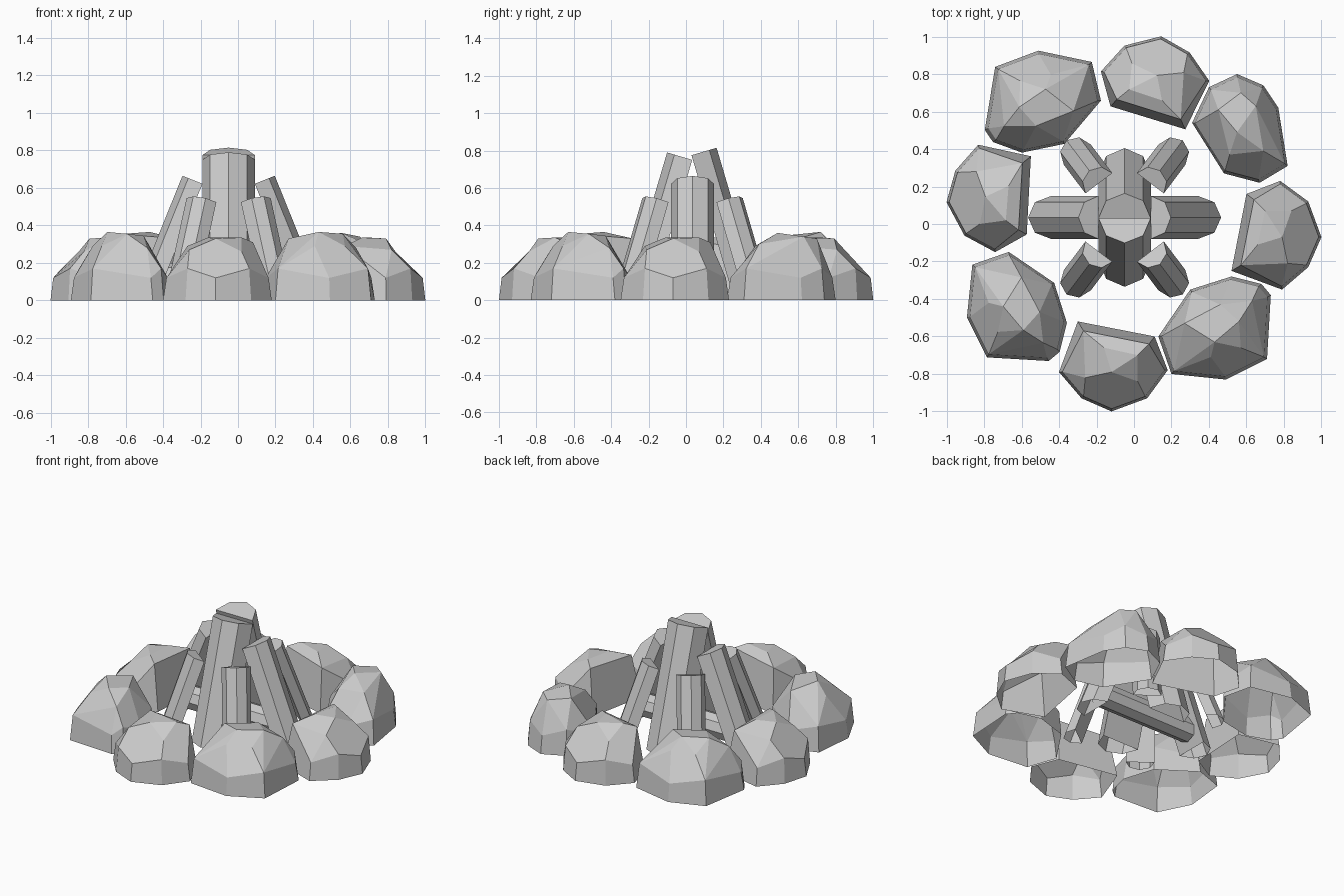
import bpy, bmesh, math
from mathutils import Vector, Matrix

if "Cube" in bpy.data.objects:
    bpy.data.objects.remove(bpy.data.objects["Cube"])

FIRE = Vector((-0.05, 0.035, 0))   # middle of the log stack


def finish(bm, name):
    me = bpy.data.meshes.new(name)
    bm.to_mesh(me)
    bm.free()
    ob = bpy.data.objects.new(name, me)
    bpy.context.collection.objects.link(ob)
    return ob


def prism(bm, rings):
    a, b = [[bm.verts.new(p) for p in r] for r in rings]
    n = len(a)
    bm.faces.new(a)
    bm.faces.new(b)
    for i in range(n):
        j = (i + 1) % n
        bm.faces.new((a[i], a[j], b[j], b[i]))
    bmesh.ops.recalc_face_normals(bm, faces=bm.faces)


def split_log(name, angle, foot, tilt, height, r):
    """Half-octagon log leaning inwards, flat side to the fire, cut at the ground."""
    a, t = math.radians(angle), math.radians(tilt)
    out = Vector((math.cos(a), math.sin(a), 0))
    side = Vector((-math.sin(a), math.cos(a), 0))
    up = Vector((0, 0, 1))
    axis = up * math.cos(t) - out * math.sin(t)
    normal = out * math.cos(t) + up * math.sin(t)
    rings = []
    for s in (-0.1, height / math.cos(t)):
        ring = []
        for k in range(5):
            q = math.pi * k / 4
            ring.append(FIRE + out * foot + side * (r * math.cos(q))
                        + normal * (r * math.sin(q) - r) + axis * s)
        rings.append(ring)
    bm = bmesh.new()
    prism(bm, rings)
    bmesh.ops.bisect_plane(bm, geom=bm.verts[:] + bm.edges[:] + bm.faces[:],
                           plane_co=(0, 0, 0), plane_no=(0, 0, 1), clear_inner=True)
    return finish(bm, name)


def stone(name, shape, x, y, rot, scale=1.0):
    """Faceted rock: steep outline wall, crown points on top, open underneath."""
    outline, crown = shape
    bm = bmesh.new()
    for i, (px, py) in enumerate(outline):
        bm.verts.new((px, py, 0))
        bm.verts.new((px * 0.94, py * 0.94, 0.12 + 0.05 * (i % 2)))
    for p in crown:
        bm.verts.new(p)
    res = bmesh.ops.convex_hull(bm, input=bm.verts[:])
    junk = {g for g in res['geom_interior'] + res['geom_unused']
            if isinstance(g, bmesh.types.BMVert)}
    bmesh.ops.delete(bm, geom=list(junk), context='VERTS')
    bmesh.ops.dissolve_limit(bm, angle_limit=math.radians(12),
                             verts=bm.verts[:], edges=bm.edges[:])
    bmesh.ops.recalc_face_normals(bm, faces=bm.faces)
    floor = [f for f in bm.faces if all(v.co.z < 0.001 for v in f.verts)]
    bmesh.ops.delete(bm, geom=floor, context='FACES')
    bm.transform(Matrix.Translation((x, y, 0))
                 @ Matrix.Rotation(math.radians(rot), 4, 'Z')
                 @ Matrix.Diagonal((scale, scale, 1, 1)))
    return finish(bm, name)


# Leaning split logs: tall pair, medium pair, four short diagonals
split_log("tall_log_front", -90, 0.37, 16.5, 0.79, 0.14)
split_log("tall_log_back", 90, 0.37, 16.5, 0.815, 0.14)
split_log("medium_log_left", 180, 0.515, 22, 0.665, 0.115)
split_log("medium_log_right", 0, 0.515, 22, 0.665, 0.115)
for i, ang in enumerate((53, 127, 233, 307)):
    split_log(f"short_log_{i + 1}", ang, 0.515, 20, 0.555, 0.09)

# Log lying across the fire bed
bm = bmesh.new()
prism(bm, [[FIRE + Vector((x, 0.08 * math.cos(k * math.pi / 4),
                           0.12 + 0.08 * math.sin(k * math.pi / 4))) for k in range(8)]
           for x in (-0.36, 0.36)])
finish(bm, "lying_log")

# Stone shapes: ground outline, then crown points
broad = ([(-.3, -.05), (-.13, .2), (.09, .27), (.25, .23), (.3, .17), (.28, -.17),
          (.06, -.28), (-.23, -.25)],
         [(-.16, .02, .33), (0, -.08, .365), (.13, .03, .355), (.03, .12, .345),
          (-.02, -.16, .29), (.14, -.11, .29), (.2, .14, .28)])
wedge = ([(-.2, .24), (.21, .16), (.28, -.02), (.17, -.17), (-.02, -.24),
          (-.18, -.17), (-.3, -.03)],
         [(-.17, .19, .29), (.18, .12, .31), (-.06, .1, .335), (.12, .06, .335),
          (-.02, -.03, .33), (.12, -.08, .26), (-.16, -.06, .27)])
narrow = ([(-.26, .03), (-.17, .22), (-.02, .29), (.12, .23), (.2, .11), (.25, -.2),
           (.1, -.29), (-.09, -.24)],
          [(-.12, .1, .34), (0, .19, .33), (.08, .12, .34), (-.02, -.02, .36),
           (.12, -.12, .3), (-.06, -.14, .29)])

# Ring of stones
stone("stone_front", wedge, -0.10, -0.76, 0)
stone("stone_front_right", broad, 0.43, -0.55, 0)
stone("stone_right", wedge, 0.76, -0.05, 90)
stone("stone_back_right", narrow, 0.57, 0.51, 0)
stone("stone_back", wedge, 0.10, 0.765, 174)
stone("stone_back_left", broad, -0.48, 0.64, 174)
stone("stone_left", wedge, -0.76, 0.13, -82)
stone("stone_front_left", broad, -0.62, -0.44, -90, 0.97)
